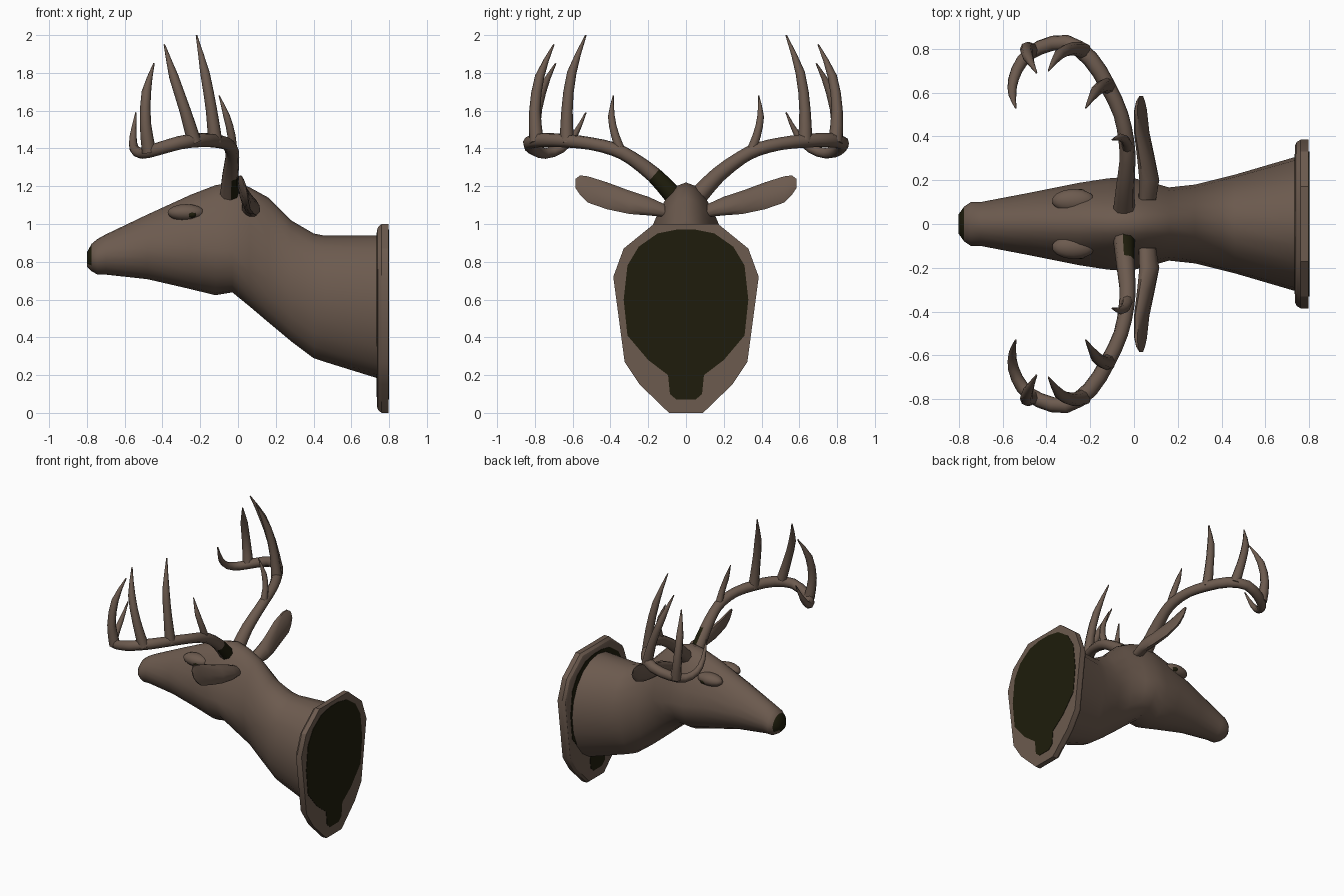
import bpy, bmesh
from math import sin, cos, pi, radians
from mathutils import Vector

cube = bpy.data.objects.get("Cube")
if cube:
    bpy.data.objects.remove(cube)


def material(name, rgb):
    m = bpy.data.materials.new(name)
    m.use_nodes = True
    m.diffuse_color = (*rgb, 1)
    bsdf = m.node_tree.nodes["Principled BSDF"]
    bsdf.inputs["Base Color"].default_value = (*rgb, 1)
    bsdf.inputs["Roughness"].default_value = 0.8
    return m


BROWN = material("hide_brown", (0.15, 0.103, 0.077))
DARK = material("dark_olive", (0.013, 0.012, 0.0035))


def loft(name, rings, mat=BROWN, angle=50):
    """Skin a list of equal-length rings and cap both ends."""
    bm = bmesh.new()
    rows = [[bm.verts.new(p) for p in ring] for ring in rings]
    n = len(rows[0])
    for a, b in zip(rows, rows[1:]):
        for i in range(n):
            j = (i + 1) % n
            bm.faces.new((a[i], a[j], b[j], b[i]))
    bm.faces.new(rows[0][::-1])
    bm.faces.new(rows[-1])
    bmesh.ops.recalc_face_normals(bm, faces=bm.faces)
    mesh = bpy.data.meshes.new(name)
    bm.to_mesh(mesh)
    bm.free()
    mesh.materials.append(mat)
    ob = bpy.data.objects.new(name, mesh)
    bpy.context.collection.objects.link(ob)
    bpy.ops.object.select_all(action='DESELECT')
    ob.select_set(True)
    bpy.context.view_layer.objects.active = ob
    bpy.ops.object.shade_smooth_by_angle(angle=radians(angle))
    return ob


def rounded(path, radii):
    """Add a curved midpoint between each pair of path points."""
    pts = [Vector(p) for p in path]
    ext = [2 * pts[0] - pts[1]] + pts + [2 * pts[-1] - pts[-2]]
    out, rad = [pts[0]], [radii[0]]
    for i in range(len(pts) - 1):
        a, b, c, d = ext[i:i + 4]
        out += [(9 * (b + c) - a - d) / 16, c]
        rad += [(radii[i] + radii[i + 1]) / 2, radii[i + 1]]
    return out, rad


def tube(name, path, radii, sides=8):
    """Round tapering tube whose frame follows the path without twist."""
    pts, radii = rounded(path, radii)
    last = (pts[1] - pts[0]).normalized()
    u = last.orthogonal().normalized()
    rings = []
    for i, p in enumerate(pts):
        t = (pts[min(i + 1, len(pts) - 1)] - pts[max(i - 1, 0)]).normalized()
        u = last.rotation_difference(t) @ u
        v, last = t.cross(u), t
        rings.append([p + radii[i] * (u * cos(2 * pi * k / sides) + v * sin(2 * pi * k / sides))
                      for k in range(sides)])
    return loft(name, rings, BROWN, 60)


def ball(name, loc, scale, mat):
    bpy.ops.mesh.primitive_uv_sphere_add(segments=14, ring_count=8, radius=1, location=loc)
    ob = bpy.context.object
    ob.name, ob.scale = name, scale
    ob.data.materials.append(mat)
    bpy.ops.object.shade_smooth()


# Head and neck: x, bottom, top, half width, upper taper, height of widest point
SECTIONS = [
    (-.80, .775, .85, .045, 0, .5), (-.775, .75, .895, .08, .1, .5),
    (-.745, .733, .92, .1, .1, .5), (-.70, .732, .945, .1, .1, .5),
    (-.48, .708, 1.05, .142, .15, .47), (-.25, .655, 1.155, .188, .2, .44),
    (-.12, .623, 1.205, .208, .28, .4), (-.03, .638, 1.22, .215, .3, .38),
    (.06, .565, 1.195, .195, .25, .42), (.16, .48, 1.14, .167, .15, .5),
    (.28, .38, 1.02, .18, .1, .5), (.40, .29, .95, .21, 0, .5),
    (.46, .27, .938, .225, 0, .5), (.75, .18, .94, .31, 0, .52)]
rings = []
for x, lo, hi, w, k, f in SECTIONS:
    mid = lo + f * (hi - lo)
    ring = []
    for i in range(20):
        c, s = cos(pi * i / 10), sin(pi * i / 10)
        ring.append((x, w * c * (1 - k * max(s, 0)), mid + s * (hi - mid if s > 0 else mid - lo)))
    rings.append(ring)
head = loft("head_and_neck", rings)
head.data.materials.append(DARK)
for f in head.data.polygons:          # dark nose tip
    if f.center.x < -.77 and f.center.z > .785:
        f.material_index = 1


# Wall plaque, with dark panels on its two faces
def mirrored(half):
    return half + [(-y, z) for y, z in reversed(half)]


def slab(name, outline, layers, mat, mid=.5):
    loft(name, [[(x, y * s, mid + (z - mid) * s) for y, z in outline] for x, s in layers], mat, 30)


board = mirrored([(.09, 0), (.245, .15), (.325, .27), (.385, .72), (.33, .87), (.17, 1)])
panel = mirrored([(.05, .07), (.085, .1), (.095, .2), (.2, .28), (.31, .41), (.33, .6),
                  (.31, .78), (.25, .88), (.15, .95), (.05, .97)])
slab("plaque", board, [(.735, .93), (.742, .97), (.76, 1), (.797, 1)], BROWN)
slab("plaque_back_panel", panel, [(.796, 1), (.8, 1)], DARK)
slab("plaque_front_panel", panel, [(.732, .97), (.736, .97)], DARK)

# Antler paths for the +y side, flipped for the other
BEAM = [(-.045, .075, 1.16), (-.04, .17, 1.26), (-.03, .29, 1.35), (-.035, .38, 1.395),
        (-.06, .5, 1.425), (-.12, .63, 1.44), (-.2, .755, 1.445), (-.31, .828, 1.43),
        (-.43, .805, 1.395), (-.51, .745, 1.375), (-.55, .66, 1.4), (-.555, .59, 1.47),
        (-.54, .53, 1.59)]
BEAM_R = [.05, .043, .037, .036, .034, .036, .038, .036, .034, .03, .025, .018, .004]
TINES = {
    "brow": [(-.03, .34, 1.37), (-.035, .375, 1.47), (-.06, .395, 1.57), (-.1, .385, 1.68)],
    "tall": [(-.12, .63, 1.43), (-.14, .63, 1.6), (-.175, .605, 1.8), (-.22, .53, 2)],
    "middle": [(-.23, .79, 1.43), (-.28, .8, 1.6), (-.34, .775, 1.78), (-.39, .7, 1.95)],
    "outer": [(-.47, .79, 1.38), (-.49, .8, 1.53), (-.485, .765, 1.7), (-.445, .69, 1.85)]}

# Ear cross-sections: y, x, z, half depth, half height
EAR = [(.11, .06, 1.07, .04, .035), (.2, .07, 1.095, .045, .052), (.3, .055, 1.115, .036, .065),
       (.42, .035, 1.15, .027, .075), (.52, .03, 1.183, .02, .073), (.56, .03, 1.205, .013, .055),
       (.585, .033, 1.215, .004, .025)]

for side, s in (("left", 1), ("right", -1)):
    def flip(path):
        return [(x, y * s, z) for x, y, z in path]

    beam = tube(side + "_antler_beam", flip(BEAM), BEAM_R)
    if s < 0:                         # dark rear of the right antler's root
        beam.data.materials.append(DARK)
        for f in beam.data.polygons:
            if f.center.z < 1.27 and abs(f.center.y) < .17 and f.normal.x > .1:
                f.material_index = 1
    for name, path in TINES.items():
        size = .72 if name == "brow" else 1
        tube(f"{side}_{name}_tine", flip(path), [r * size for r in (.038, .03, .025, .004)])

    ear = []
    for y, x, z, d, h in EAR:
        ring = [2 * pi * i / 10 for i in range(10)]
        ear.append([(x + d * cos(a) - .3 * h * sin(a), y * s, z + h * sin(a)) for a in ring])
    loft(side + "_ear", ear)

    # Brow bulge with a small dark eye at its rear
    ball(side + "_brow", (-.275, .105 * s, 1.06), (.1, .055, .045), BROWN)
    ball(side + "_eye", (-.245, .14 * s, 1.05), (.026, .02, .018), DARK)
